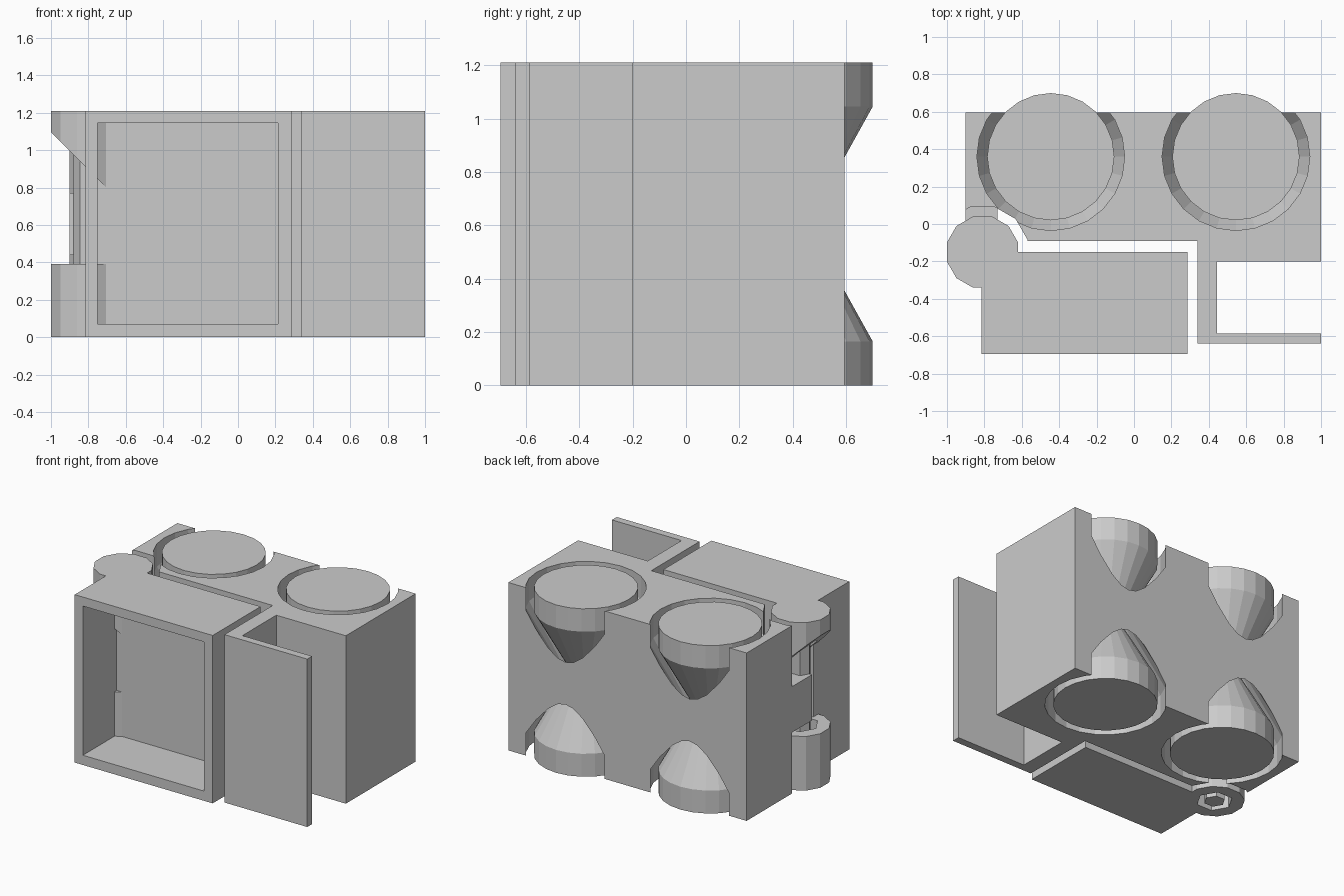
import bpy, bmesh
from math import cos, sin, radians, tau
from mathutils import Vector

old = bpy.data.objects.get("Cube")
if old:
    bpy.data.objects.remove(old, do_unlink=True)

# Single grey plastic
GREY = (0.6, 0.6, 0.6, 1)
mat = bpy.data.materials.new("grey_plastic")
mat.use_nodes = True
mat.diffuse_color = GREY
mat.node_tree.nodes["Principled BSDF"].inputs["Base Color"].default_value = GREY

H = 1.21
HINGE = (-0.81, -0.15)
ROTOR_X, ROTOR_Y = (-0.445, 0.545), 0.36


def finish(name, bm):
    bmesh.ops.recalc_face_normals(bm, faces=bm.faces)
    me = bpy.data.meshes.new(name)
    bm.to_mesh(me)
    bm.free()
    me.materials.append(mat)
    ob = bpy.data.objects.new(name, me)
    bpy.context.collection.objects.link(ob)
    return ob


def prism(name, pts, z0, z1, cut=None):
    """Vertical extrusion of an outline; cut = (point, normal) trims one side."""
    bm = bmesh.new()
    face = bm.faces.new([bm.verts.new((x, y, z0)) for x, y in pts])
    top = bmesh.ops.extrude_face_region(bm, geom=[face])["geom"]
    for v in top:
        if isinstance(v, bmesh.types.BMVert):
            v.co.z = z1
    if cut:
        r = bmesh.ops.bisect_plane(bm, geom=bm.verts[:] + bm.edges[:] + bm.faces[:],
                                   plane_co=cut[0], plane_no=cut[1], clear_inner=True)
        edges = [e for e in r["geom_cut"] if isinstance(e, bmesh.types.BMEdge)]
        bmesh.ops.edgeloop_fill(bm, edges=edges)
    return finish(name, bm)


def rect(x0, x1, y0, y1):
    return [(x0, y0), (x1, y0), (x1, y1), (x0, y1)]


def ring(c, r, n, start=0):
    return [(c[0] + r * cos(radians(start) + tau * i / n),
             c[1] + r * sin(radians(start) + tau * i / n)) for i in range(n)]


def lathe(name, c, profile, n=24):
    """Closed solid turned about a vertical axis from (radius, z) pairs."""
    bm = bmesh.new()
    rows = [[bm.verts.new((x, y, z)) for x, y in ring(c, r, n)] for r, z in profile]
    for a, b in zip(rows, rows[1:]):
        for i in range(n):
            j = (i + 1) % n
            bm.faces.new((a[i], a[j], b[j], b[i]))
    bm.faces.new(rows[0])
    bm.faces.new(rows[-1])
    return finish(name, bm)


def combine(ob, tool, op="DIFFERENCE"):
    m = ob.modifiers.new("bool", "BOOLEAN")
    m.operation, m.solver, m.object = op, "EXACT", tool
    with bpy.context.temp_override(object=ob, active_object=ob, selected_objects=[ob]):
        bpy.ops.object.modifier_apply(modifier=m.name)
    bpy.data.objects.remove(tool, do_unlink=True)


# Main body with the clip plate on its front
body = prism("body", [(-0.9, 0.595), (-0.9, -0.09), (0.34, -0.09), (0.34, -0.64),
                      (1, -0.64), (1, -0.585), (0.445, -0.585), (0.445, -0.2),
                      (1, -0.2), (1, 0.595)], 0, H)
combine(body, prism("hinge_clearance", ring(HINGE, 0.25, 12, 15), -0.1, H + 0.1))

# Captive hourglass rotors and their matching sockets
for side, x in zip(("right", "left"), ROTOR_X):
    c = (x, ROTOR_Y)
    waist, flat = H / 2, 0.165
    shrink = (waist - flat) / 1.8

    def hourglass(r, over):
        return [(r, -over), (r, flat), (r - shrink, waist), (r, H - flat), (r, H + over)]

    combine(body, lathe("socket", c, hourglass(0.395, 0.1)))
    lathe(side + "_rotor", c, hourglass(0.34, 0))

# Hinge arm and pin carried by the body
prism("hinge_arm", rect(-0.9, -0.73, HINGE[1], 0.12), 0.44, 0.77)
prism("hinge_pin", ring(HINGE, 0.07, 6), 0, 1.05)

# Open-fronted box that swings on the hinge
box = prism("swing_box", rect(-0.815, 0.285, -0.695, -0.15), 0, H)
combine(box, prism("cavity", rect(-0.75, 0.215, -0.8, -0.31), 0.07, 1.145))
combine(box, prism("pin_clearance", ring(HINGE, 0.14, 12, 15), 0.35, 1.12))

# Knuckles: flat lower one, upper one with a sloped underside
knuckle = ring(HINGE, 0.197, 12, 15)
slope = (Vector((-1, 0, 1.095)), Vector((1, 0, 1)))
combine(box, prism("lower_knuckle", knuckle, 0, 0.39), "UNION")
combine(box, prism("upper_knuckle", knuckle, 0.5, H, slope), "UNION")
combine(box, prism("pin_hole", ring(HINGE, 0.12, 6), -0.1, 1.11))
